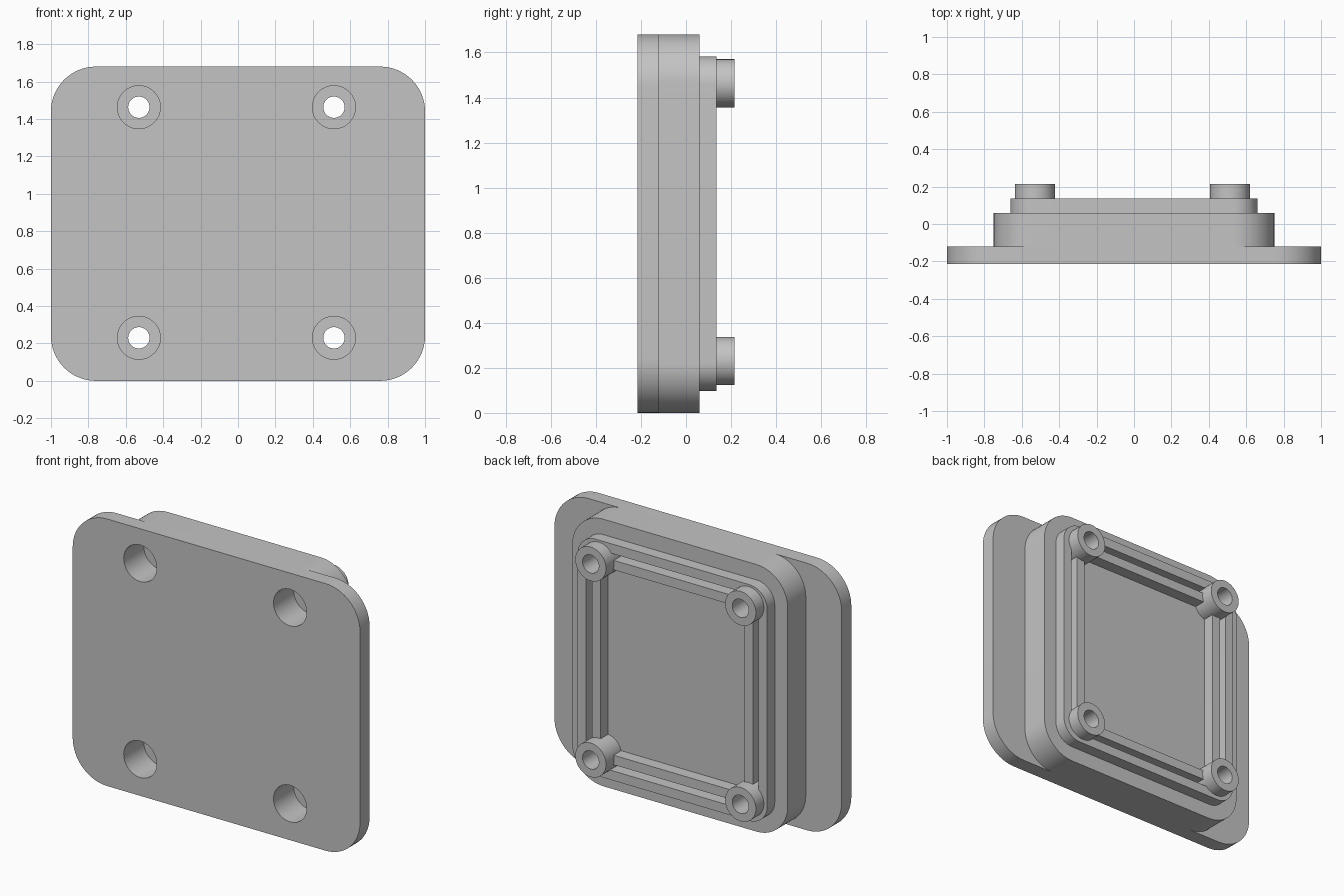
import bpy
import bmesh
from math import sin, cos, pi

default = bpy.data.objects.get("Cube")
if default:
    bpy.data.objects.remove(default, do_unlink=True)

GREY = (0.55, 0.55, 0.55, 1)
mat = bpy.data.materials.new("light grey")
mat.use_nodes = True
mat.diffuse_color = GREY
mat.node_tree.nodes["Principled BSDF"].inputs["Base Color"].default_value = GREY

MID_Z = 0.84
BOLTS = [(x, z) for x in (-0.53, 0.513) for z in (0.23, 1.463)]


def outline(cx, cz, half_w, half_h, radius, steps=16):
    """Rounded rectangle in the XZ plane; a circle when all sizes are equal."""
    pts = []
    for corner, (sx, sz) in enumerate([(1, 1), (-1, 1), (-1, -1), (1, -1)]):
        for i in range(steps + 1):
            a = (corner + i / steps) * pi / 2
            pts.append((cx + sx * (half_w - radius) + radius * cos(a),
                        cz + sz * (half_h - radius) + radius * sin(a)))
    return pts


def loft(bm, sections, closed=False):
    """Join (outline, y) sections; cap the ends, or close back on the first."""
    rings = [[bm.verts.new((x, y, z)) for x, z in pts] for pts, y in sections]
    n = len(rings[0])
    pairs = list(zip(rings, rings[1:]))
    if closed:
        pairs.append((rings[-1], rings[0]))
    for a, b in pairs:
        for i in range(n):
            j = (i + 1) % n
            bm.faces.new((a[i], a[j], b[j], b[i]))
    if not closed:
        bm.faces.new(rings[0])
        bm.faces.new(rings[-1])


def solid(bm, pts, y0, y1):
    loft(bm, [(pts, y0), (pts, y1)])


def frame(bm, outer, inner, y0, y1):
    loft(bm, [(outer, y0), (outer, y1), (inner, y1), (inner, y0)], closed=True)


def finish(name, bm, cutter=None):
    bmesh.ops.remove_doubles(bm, verts=bm.verts, dist=1e-5)
    bmesh.ops.recalc_face_normals(bm, faces=bm.faces)
    mesh = bpy.data.meshes.new(name)
    bm.to_mesh(mesh)
    bm.free()
    mesh.materials.append(mat)
    obj = bpy.data.objects.new(name, mesh)
    bpy.context.collection.objects.link(obj)
    bpy.ops.object.select_all(action='DESELECT')
    obj.select_set(True)
    bpy.context.view_layer.objects.active = obj
    if cutter:
        mod = obj.modifiers.new("bolt holes", 'BOOLEAN')
        mod.operation = 'DIFFERENCE'
        mod.solver = 'EXACT'
        mod.object = cutter
        bpy.ops.object.modifier_apply(modifier=mod.name)
    bpy.ops.object.shade_smooth_by_angle(angle=pi / 6)
    return obj


def disc(x, z, r):
    return outline(x, z, r, r, r, 12)


# Stepped bolt holes: wide bore at the front, narrow through the back
HOLE, BORE, BORE_END = 0.057, 0.115, -0.015
bm = bmesh.new()
for x, z in BOLTS:
    loft(bm, [(disc(x, z, BORE), -0.3), (disc(x, z, BORE), BORE_END),
              (disc(x, z, HOLE), BORE_END), (disc(x, z, HOLE), 0.3)])
cutter = finish("bolt_hole_cutter", bm)
cutter.hide_render = True

# Wide front plate
bm = bmesh.new()
solid(bm, outline(0, MID_Z, 1.0, 0.84, 0.24), -0.215, -0.12)
finish("front_plate", bm, cutter)

# Thicker body behind it
bm = bmesh.new()
solid(bm, outline(0, MID_Z, 0.75, 0.84, 0.217), -0.12, 0.06)
finish("body_block", bm, cutter)

# Raised outer lip and inner rib, with a groove between them
for name, inset, radius in (("outer_lip", 0, 0.125), ("inner_rib", 0.1, 0.03)):
    bm = bmesh.new()
    w, h = 0.66 - inset, 0.743 - inset
    frame(bm, outline(0, MID_Z, w, h, radius),
          outline(0, MID_Z, w - 0.06, h - 0.06, max(radius - 0.06, 0.01)),
          0.06, 0.135)
    finish(name, bm, cutter)

# Bolt bosses at the corners
for i, (x, z) in enumerate(BOLTS):
    bm = bmesh.new()
    frame(bm, disc(x, z, 0.107), disc(x, z, HOLE), 0.06, 0.215)
    finish(f"bolt_boss_{i + 1}", bm)

bpy.data.objects.remove(cutter, do_unlink=True)
